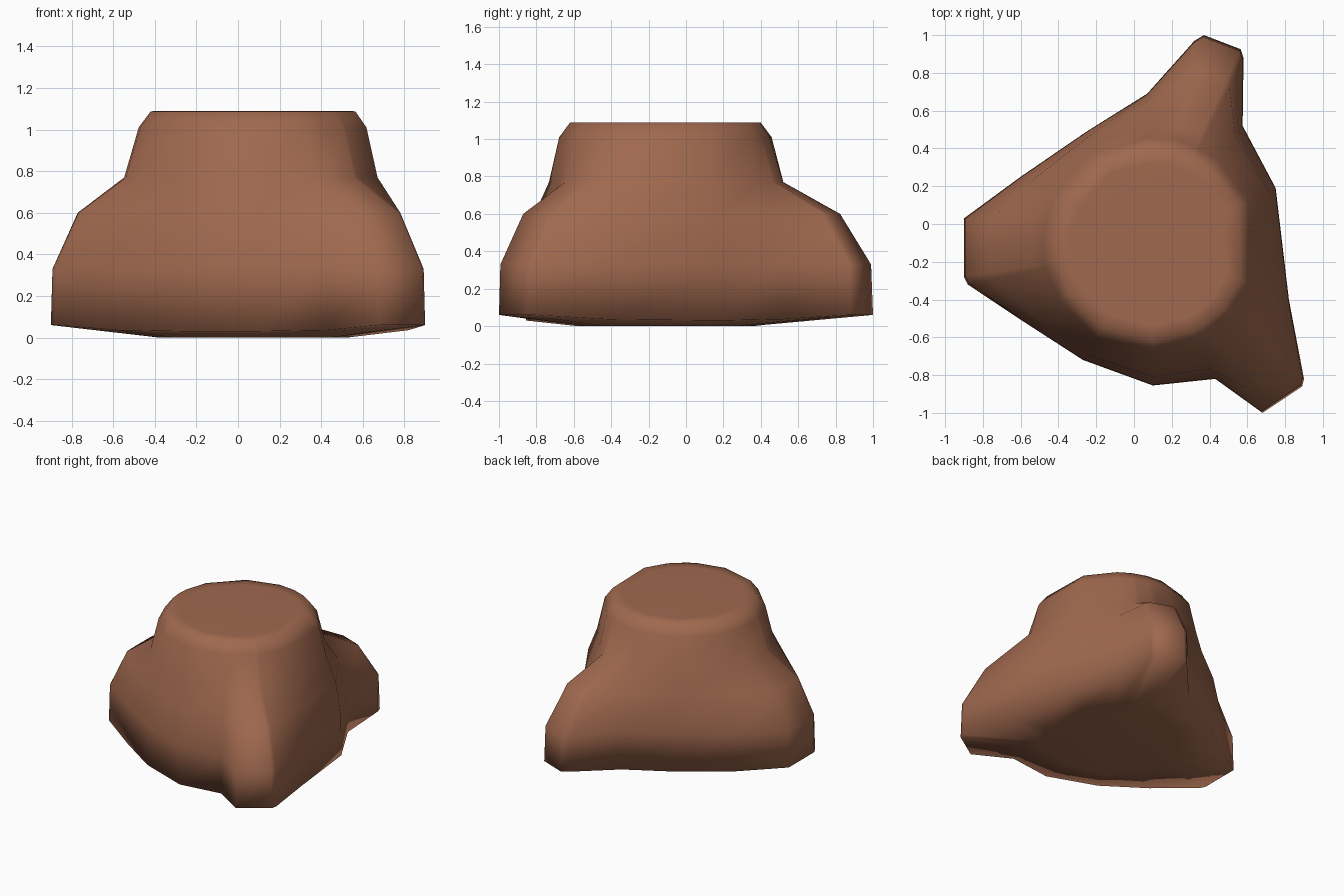
import bpy, bmesh, math

if "Cube" in bpy.data.objects:
    bpy.data.objects.remove(bpy.data.objects["Cube"])

bark = bpy.data.materials.new("brown bark")
bark.diffuse_color = (0.35, 0.14, 0.077, 1)
bark.use_nodes = True
bark.node_tree.nodes["Principled BSDF"].inputs["Base Color"].default_value = bark.diffuse_color

# Ground outline of the stump with its three spreading roots (counterclockwise)
outline = [(0.58, 0.88), (0.565, 0.925), (0.37, 1.0), (0.32, 0.97), (0.07, 0.69),
           (-0.25, 0.49), (-0.6, 0.25), (-0.9, 0.03), (-0.9, -0.14), (-0.9, -0.28),
           (-0.88, -0.32), (-0.58, -0.52), (-0.27, -0.72), (0.10, -0.855),
           (0.43, -0.82), (0.68, -1.0), (0.89, -0.86), (0.90, -0.82),
           (0.82, -0.40), (0.75, 0.19), (0.575, 0.52)]
CX, CY = 0.09, -0.11

# Levels: height, trunk radius, share of the root outline blended in
levels = [(0.06, 0.60, 1.0), (0.33, 0.60, 0.98), (0.60, 0.61, 0.66),
          (0.77, 0.615, 0.06), (1.01, 0.568, 0.0), (1.088, 0.51, 0.0), (1.09, 0.43, 0.0)]


def ring(bm, z, radius, share):
    verts = []
    for x, y in outline:
        a = math.atan2(y - CY, x - CX)
        tx, ty = CX + radius * math.cos(a), CY + radius * math.sin(a)
        h = z
        if z < 0.1:  # root tips lift a little off the ground
            far = math.hypot(x - CX, y - CY)
            h = 0.03 + 0.03 * min(1, max(0, (far - 0.75) / 0.2))
        verts.append(bm.verts.new((tx + (x - tx) * share, ty + (y - ty) * share, h)))
    return verts


bm = bmesh.new()
rings = [ring(bm, 0.06, 0.47, 0.0)] + [ring(bm, *lv) for lv in levels]
for v in rings[0]:
    v.co.z = 0
n = len(outline)
for low, high in zip(rings, rings[1:]):
    for i in range(n):
        j = (i + 1) % n
        bm.faces.new((low[i], low[j], high[j], high[i]))
bm.faces.new(rings[-1])          # cut top
bm.faces.new(rings[0][::-1])     # underside
for f in bm.faces:
    f.smooth = True
bmesh.ops.recalc_face_normals(bm, faces=bm.faces)

mesh = bpy.data.meshes.new("tree_stump")
bm.to_mesh(mesh)
bm.free()
mesh.materials.append(bark)
stump = bpy.data.objects.new("tree_stump", mesh)
bpy.context.collection.objects.link(stump)
